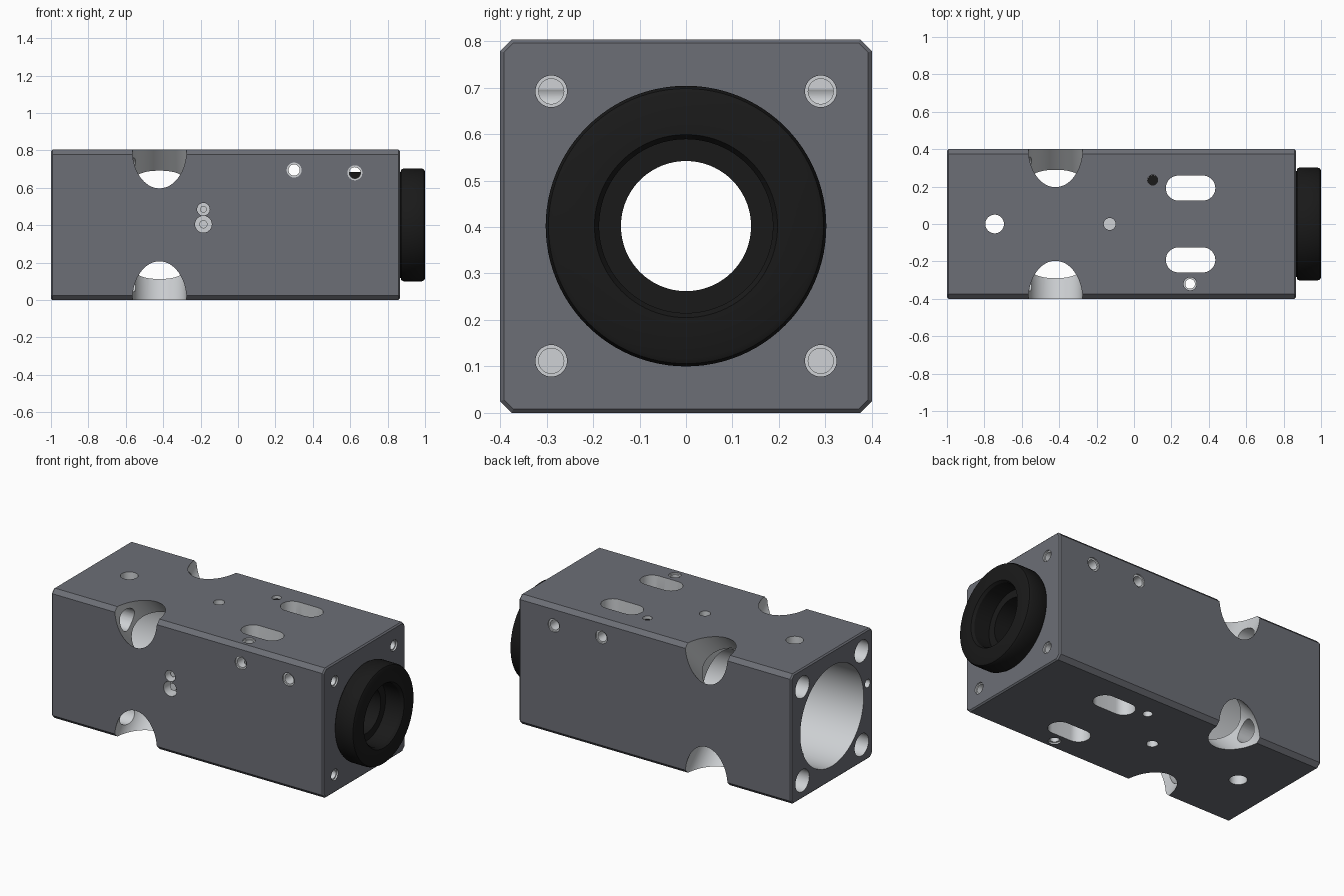
import bpy, bmesh, math
from mathutils import Vector, Matrix

if "Cube" in bpy.data.objects:
    bpy.data.objects.remove(bpy.data.objects["Cube"])

ZC = 0.402          # height of the bore axis
X0, X1 = -1.0, 0.865


def material(name, rgb):
    m = bpy.data.materials.new(name)
    m.diffuse_color = (*rgb, 1)
    m.use_nodes = True
    m.node_tree.nodes["Principled BSDF"].inputs["Base Color"].default_value = m.diffuse_color
    return m


DARK = material("dark_coating", (0.15, 0.157, 0.18))
BARE = material("bare_metal", (0.62, 0.64, 0.66))
BLACK = material("black", (0.01, 0.01, 0.01))


def new_object(name, bm, mats):
    me = bpy.data.meshes.new(name)
    bmesh.ops.recalc_face_normals(bm, faces=bm.faces)
    bm.to_mesh(me)
    bm.free()
    for m in mats:
        me.materials.append(m)
    ob = bpy.data.objects.new(name, me)
    bpy.context.collection.objects.link(ob)
    return ob


def activate(ob):
    bpy.ops.object.select_all(action='DESELECT')
    ob.select_set(True)
    bpy.context.view_layer.objects.active = ob


def smooth(ob):
    activate(ob)
    bpy.ops.object.shade_smooth_by_angle(angle=math.radians(30))


def add_cylinder(bm, a, b, r, n=40):
    a, b = Vector(a), Vector(b)
    rot = (b - a).to_track_quat('Z', 'Y').to_matrix().to_4x4()
    bmesh.ops.create_cone(bm, cap_ends=True, segments=n, radius1=r, radius2=r,
                          depth=(b - a).length,
                          matrix=Matrix.Translation((a + b) / 2) @ rot)


def cut(bm):
    """Subtract a temporary cutter from the body, leaving bare metal walls."""
    for f in bm.faces:
        f.material_index = 1
    tool = new_object("cutter", bm, [DARK, BARE])
    tool.hide_render = True
    activate(body)
    mod = body.modifiers.new("cut", 'BOOLEAN')
    mod.operation, mod.solver, mod.object = 'DIFFERENCE', 'EXACT', tool
    bpy.ops.object.modifier_apply(modifier=mod.name)
    bpy.data.objects.remove(tool)


def drill(a, b, r, n=40):
    bm = bmesh.new()
    add_cylinder(bm, a, b, r, n)
    cut(bm)


def lathe(name, profile, mats, n=96):
    """Revolve a closed (x, radius) profile about the bore axis."""
    bm = bmesh.new()
    rings = []
    for i in range(n):
        t = 2 * math.pi * i / n
        rings.append([bm.verts.new((x, r * math.cos(t), ZC + r * math.sin(t))) for x, r in profile])
    for i in range(n):
        p, q = rings[i], rings[(i + 1) % n]
        for j in range(len(profile)):
            k = (j + 1) % len(profile)
            bm.faces.new((p[j], p[k], q[k], q[j]))
    ob = new_object(name, bm, mats)
    smooth(ob)
    return ob


# square body with chamfered long edges and lightly broken ends
bm = bmesh.new()
bmesh.ops.create_cube(bm, size=1, matrix=Matrix.Translation(((X0 + X1) / 2, 0, ZC)) @
                      Matrix.Diagonal((X1 - X0, 0.8, 2 * ZC, 1)))
long_edges = [e for e in bm.edges if abs(e.verts[0].co.x - e.verts[1].co.x) > 1]
bmesh.ops.bevel(bm, geom=long_edges, offset=0.025, segments=1, affect='EDGES')
end_edges = [e for e in bm.edges if abs(e.verts[0].co.x - e.verts[1].co.x) < 0.01]
bmesh.ops.bevel(bm, geom=end_edges, offset=0.008, segments=1, affect='EDGES')
body = new_object("body", bm, [DARK, BARE])

# stepped bore: rear chamber, central web, front chamber
drill((-1.1, 0, ZC), (-0.6, 0, ZC), 0.31, 96)
drill((-0.7, 0, ZC), (-0.25, 0, ZC), 0.302, 96)
drill((-0.3, 0, ZC), (0.05, 0, ZC), 0.2, 96)
drill((0.0, 0, ZC), (0.95, 0, ZC), 0.285, 96)

for sy in (-1, 1):
    for sz in (-1, 1):
        # access pocket through each long edge into the bore
        drill((-0.42, sy * 0.14, ZC + sz * 0.14), (-0.42, sy * 0.6, ZC + sz * 0.6), 0.145, 64)
        # corner fixing holes at both ends
        y, z = sy * 0.29, ZC + sz * 0.29
        drill((-1.1, y, z), (-0.42, y, z), 0.068)
        drill((0.6, y, z), (0.95, y, z), 0.027)
        drill((0.855, y, z), (0.95, y, z), 0.034)

# holes straight through top to bottom
for x, y, r in ((-0.745, 0, 0.05), (0.3, -0.32, 0.026), (0.1, 0.235, 0.027)):
    drill((x, y, -0.1), (x, y, 0.9), r)
for z0, z1 in ((-0.1, 0.01), (0.795, 0.9)):
    drill((0.3, -0.32, z0), (0.3, -0.32, z1), 0.035)

# blind locating holes in top and bottom
drill((-0.13, 0, 0.7), (-0.13, 0, 0.9), 0.032)
drill((-0.13, 0, -0.1), (-0.13, 0, 0.1), 0.032)

# holes through front to back
for x, z in ((0.3, 0.695), (0.625, 0.68)):
    drill((x, -0.5, z), (x, 0.5, z), 0.03)
    for s in (-1, 1):
        drill((x, s * 0.392, z), (x, s * 0.5, z), 0.04)

# blind holes in the front face and the small one in the rear end
drill((-0.185, -0.5, 0.405), (-0.185, -0.33, 0.405), 0.045)
drill((-0.185, -0.5, 0.485), (-0.185, -0.33, 0.485), 0.034)
drill((-1.1, -0.348, 0.47), (-0.85, -0.348, 0.47), 0.025)

# rounded slots through top and bottom
for y in (-0.192, 0.192):
    bm = bmesh.new()
    pts = []
    for cx, start in ((0.368, -90), (0.237, 90)):
        for i in range(17):
            t = math.radians(start + i * 180 / 16)
            pts.append(bm.verts.new((cx + 0.067 * math.cos(t), y + 0.067 * math.sin(t), -0.1)))
    face = bm.faces.new(pts)
    ext = bmesh.ops.extrude_face_region(bm, geom=[face])
    bmesh.ops.translate(bm, vec=(0, 0, 1.0),
                        verts=[v for v in ext['geom'] if isinstance(v, bmesh.types.BMVert)])
    cut(bm)
smooth(body)

# black retaining ring with sleeve running into the front chamber
lathe("retaining_ring", [(0.47, 0.14), (0.88, 0.14), (0.88, 0.187), (0.985, 0.187), (1.0, 0.197),
                         (1.0, 0.285), (0.995, 0.296), (0.982, 0.302), (0.885, 0.302),
                         (0.872, 0.295), (0.87, 0.283), (0.47, 0.283)], [BLACK])

# set screws closing the small vertical hole
for name, z in (("set_screw_top", 0.765), ("set_screw_bottom", 0.06)):
    bm = bmesh.new()
    add_cylinder(bm, (0.1, 0.235, z - 0.03), (0.1, 0.235, z + 0.02), 0.0268)
    smooth(new_object(name, bm, [BLACK]))

# pins seated in the front blind holes
for name, z, r in (("lower_pin", 0.405, 0.022), ("upper_pin", 0.485, 0.018)):
    bm = bmesh.new()
    add_cylinder(bm, (-0.185, -0.32, z), (-0.185, -0.37, z), r)
    smooth(new_object(name, bm, [BARE]))
